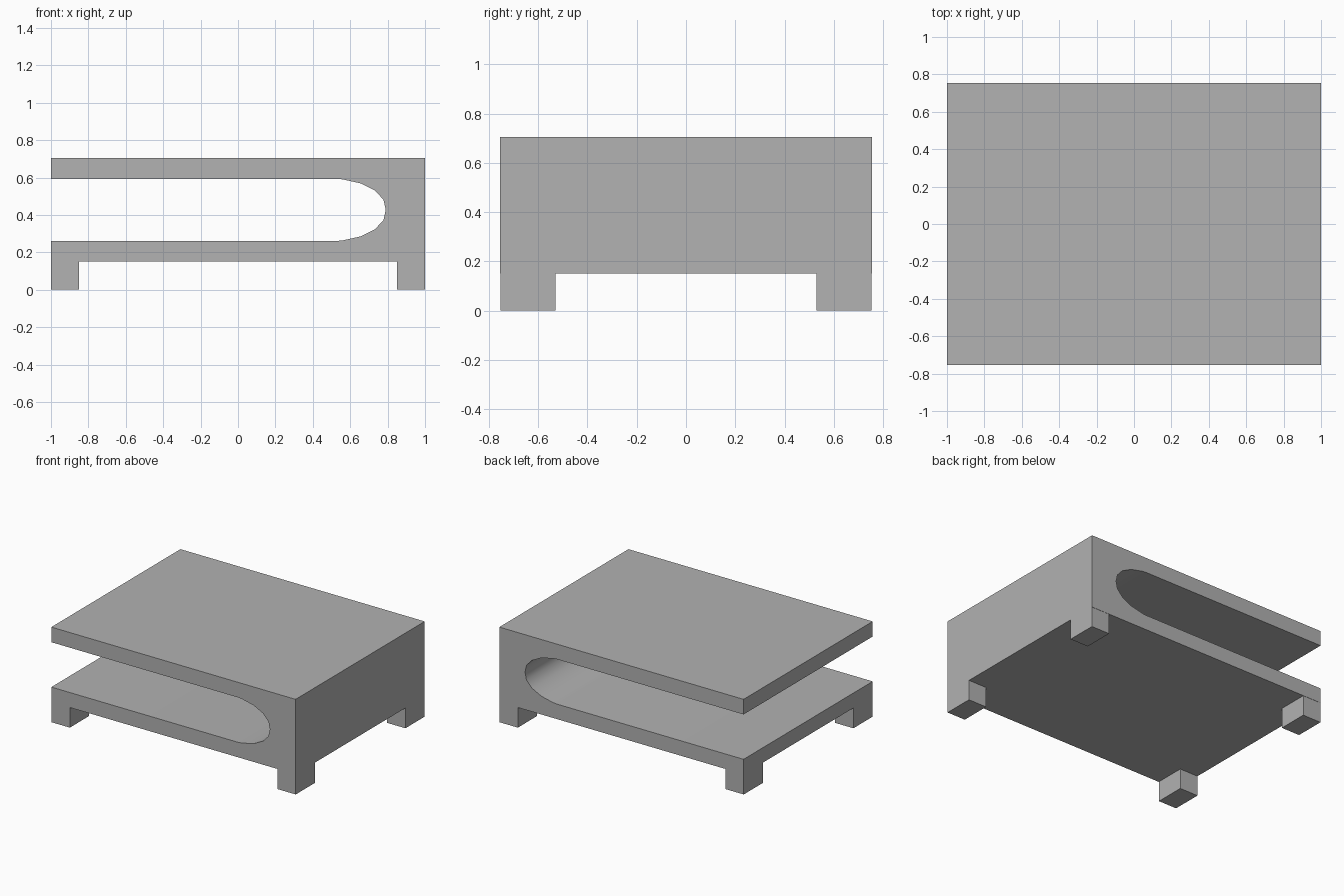
import bpy
import bmesh

cube = bpy.data.objects.get("Cube")
if cube:
    bpy.data.objects.remove(cube, do_unlink=True)

# Single flat grey
grey = bpy.data.materials.new("plain_grey")
grey.use_nodes = True
colour = (0.445, 0.445, 0.445, 1)
grey.diffuse_color = colour
grey.node_tree.nodes["Principled BSDF"].inputs["Base Color"].default_value = colour

HALF_X, HALF_Y = 1.0, 0.755
BASE_Z, TOP_Z, SLOT_Z = 0.15, 0.705, 0.427


def extrude_profile(name, points, y0, y1):
    """Extrude an x-z outline from y0 to y1."""
    bm = bmesh.new()
    face = bm.faces.new([bm.verts.new((x, y0, z)) for x, z in points])
    result = bmesh.ops.extrude_face_region(bm, geom=[face])
    moved = [v for v in result["geom"] if isinstance(v, bmesh.types.BMVert)]
    bmesh.ops.translate(bm, verts=moved, vec=(0, y1 - y0, 0))
    bmesh.ops.recalc_face_normals(bm, faces=bm.faces)
    mesh = bpy.data.meshes.new(name)
    bm.to_mesh(mesh)
    bm.free()
    mesh.materials.append(grey)
    obj = bpy.data.objects.new(name, mesh)
    bpy.context.collection.objects.link(obj)
    return obj


# Body: two shelves joined by a wall, with a rounded inner end to the slot
upper_arc = [(0.53, 0.166), (0.56, 0.163), (0.655, 0.142),
             (0.733, 0.103), (0.778, 0.054)]
slot = [(-HALF_X, SLOT_Z + 0.166)]
slot += [(x, SLOT_Z + h) for x, h in upper_arc]
slot.append((0.79, SLOT_Z))
slot += [(x, SLOT_Z - h) for x, h in reversed(upper_arc)]
slot.append((-HALF_X, SLOT_Z - 0.166))
outline = slot + [(-HALF_X, BASE_Z), (HALF_X, BASE_Z),
                  (HALF_X, TOP_Z), (-HALF_X, TOP_Z)]
body = extrude_profile("table_body", outline, -HALF_Y, HALF_Y)
bpy.ops.object.select_all(action="DESELECT")
body.select_set(True)
bpy.context.view_layer.objects.active = body
bpy.ops.object.shade_smooth_by_angle(angle=0.7)

# Four corner feet
for side, sx in (("left", 1), ("right", -1)):
    for end, sy in (("front", -1), ("back", 1)):
        xa, xb = sx * 0.85, sx * HALF_X
        foot = [(xa, 0), (xb, 0), (xb, BASE_Z), (xa, BASE_Z)]
        extrude_profile(f"{end}_{side}_foot", foot, sy * 0.53, sy * 0.753)
